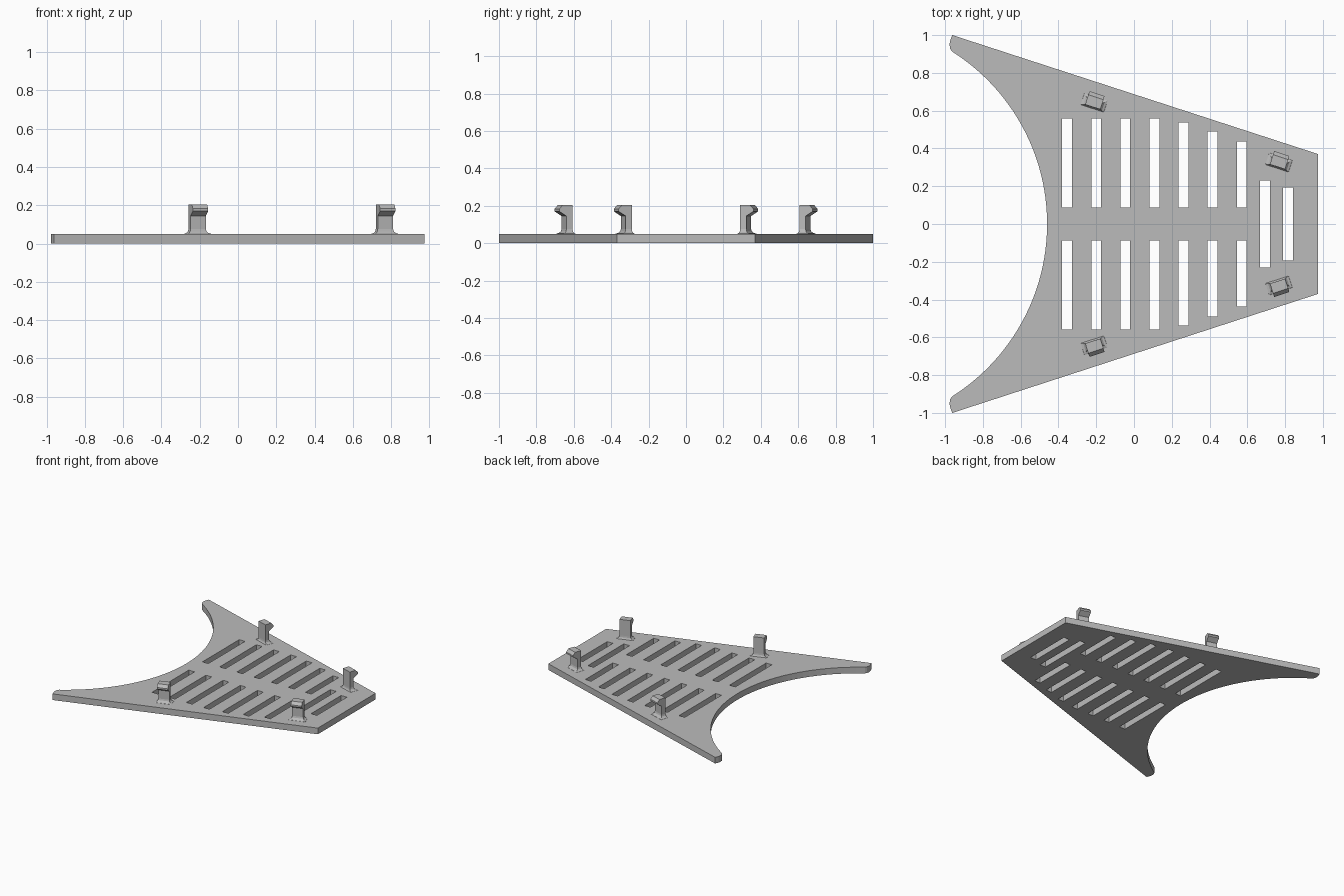
import bpy
import bmesh
import math
from mathutils import Matrix, Vector

if "Cube" in bpy.data.objects:
    bpy.data.objects.remove(bpy.data.objects["Cube"], do_unlink=True)

THICK = 0.05
grey = bpy.data.materials.new("plain grey")
grey.use_nodes = True
colour = (0.5, 0.5, 0.5, 1)
grey.diffuse_color = colour
grey.node_tree.nodes["Principled BSDF"].inputs["Base Color"].default_value = colour


def link(name, mesh):
    mesh.materials.clear()
    mesh.materials.append(grey)
    obj = bpy.data.objects.new(name, mesh)
    bpy.context.collection.objects.link(obj)
    return obj


# Plate outline: straight sides, rounded horn tips and a concave arc
radius, half_angle = 1.08, math.asin(0.905 / 1.08)
centre_x = -0.46 - radius
upper = [(0.975, 0.37), (-0.962, 1.0), (-0.972, 0.975), (-0.977, 0.95),
         (-0.973, 0.928), (-0.964, 0.914)]
arc = []
for i in range(49):
    a = half_angle * (1 - i / 24)
    arc.append((centre_x + radius * math.cos(a), radius * math.sin(a)))
outline = upper + arc + [(x, -y) for x, y in reversed(upper)]

# Slots: two mirrored rows, then two long ones across the middle
slots = []
for i, end in enumerate([0.558, 0.558, 0.558, 0.558, 0.537, 0.49, 0.438]):
    x = -0.354 + 0.154 * i
    slots += [(x, 0.088, end), (x, -end, -0.088)]
slots += [(0.693, -0.23, 0.23), (0.816, -0.193, 0.193)]

# Filled flat curve, with the slots as holes, thickened into the plate
curve = bpy.data.curves.new("plate_outline", "CURVE")
curve.dimensions = "2D"
curve.fill_mode = "BOTH"
curve.extrude = THICK / 2


def add_loop(points):
    spline = curve.splines.new("POLY")
    spline.points.add(len(points) - 1)
    for p, (x, y) in zip(spline.points, points):
        p.co = (x, y, 0, 1)
    spline.use_cyclic_u = True


add_loop(outline)
w = 0.026
for x, y0, y1 in slots:
    add_loop([(x - w, y0), (x + w, y0), (x + w, y1), (x - w, y1)])

helper = bpy.data.objects.new("plate_helper", curve)
bpy.context.collection.objects.link(helper)
bpy.context.view_layer.update()
plate_mesh = bpy.data.meshes.new_from_object(
    helper.evaluated_get(bpy.context.evaluated_depsgraph_get()))
bpy.data.objects.remove(helper, do_unlink=True)
plate_mesh.transform(Matrix.Translation((0, 0, THICK / 2)))
bm = bmesh.new()
bm.from_mesh(plate_mesh)
bmesh.ops.remove_doubles(bm, verts=bm.verts, dist=0.0001)
bmesh.ops.recalc_face_normals(bm, faces=bm.faces)
for f in bm.faces:
    f.smooth = False
bm.to_mesh(plate_mesh)
bm.free()
link("plate", plate_mesh)


# Clip: stacked rectangles (height, half width, inner edge, outer edge)
HALF, INNER, STEM, HOOK = 0.042, -0.037, -0.003, 0.037
LEVELS = [(0.045, HALF + 0.025, INNER - 0.01, STEM + 0.025),
          (0.051, HALF + 0.022, INNER - 0.008, STEM + 0.022),
          (0.056, HALF + 0.010, INNER - 0.004, STEM + 0.010),
          (0.064, HALF + 0.003, INNER - 0.001, STEM + 0.003),
          (0.076, HALF, INNER, STEM),
          (0.145, HALF, INNER, STEM),
          (0.170, HALF, INNER, HOOK),
          (0.183, HALF, INNER, HOOK),
          (0.205, HALF, INNER, HOOK - 0.02)]


def add_clip(name, x, y, side):
    bm = bmesh.new()
    along = Vector((1.937, -0.63 * side, 0)).normalized()
    out = Vector((0.63, 1.937 * side, 0)).normalized()
    rings = []
    for z, half, inner, outer in LEVELS:
        corners = [(-half, inner), (half, inner), (half, outer), (-half, outer)]
        rings.append([bm.verts.new(Vector((x, y * side, z)) + along * u + out * v)
                      for u, v in corners])
    for low, high in zip(rings, rings[1:]):
        for i in range(4):
            j = (i + 1) % 4
            bm.faces.new((low[i], low[j], high[j], high[i]))
    bm.faces.new(rings[0])
    bm.faces.new(rings[-1])
    bmesh.ops.recalc_face_normals(bm, faces=bm.faces)
    mesh = bpy.data.meshes.new(name)
    bm.to_mesh(mesh)
    bm.free()
    link(name, mesh)


for end, x, y in (("wide_end", -0.207, 0.655), ("narrow_end", 0.771, 0.338)):
    for label, side in (("front", -1), ("back", 1)):
        add_clip(f"{label}_clip_{end}", x, y, side)
